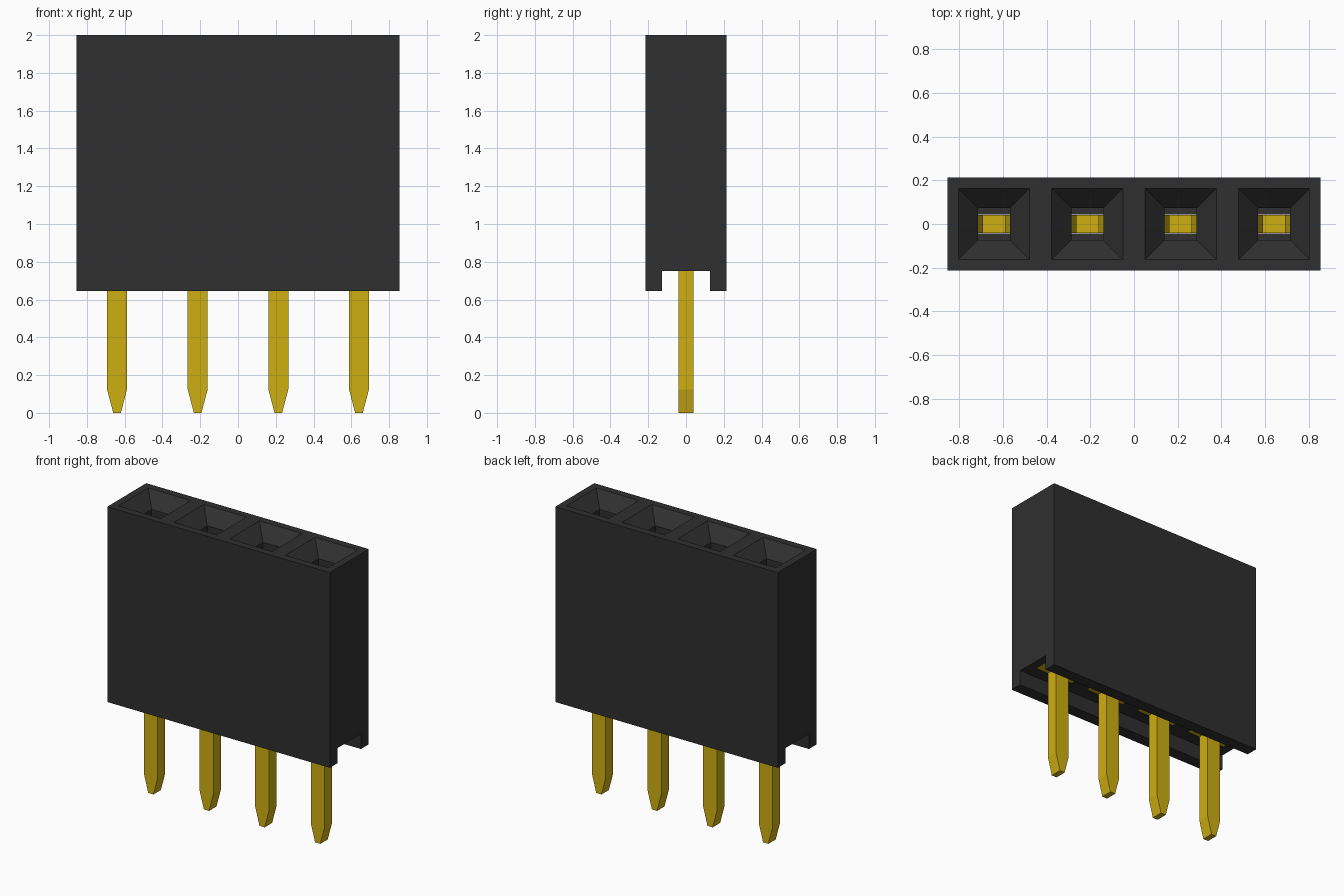
import bpy
import bmesh

cube = bpy.data.objects.get("Cube")
if cube:
    bpy.data.objects.remove(cube, do_unlink=True)

PITCH = 0.427
CENTRES = [(i - 1.5) * PITCH for i in range(4)]


def material(name, colour, roughness):
    mat = bpy.data.materials.new(name)
    mat.use_nodes = True
    mat.diffuse_color = colour
    shader = mat.node_tree.nodes["Principled BSDF"]
    shader.inputs["Base Color"].default_value = colour
    shader.inputs["Roughness"].default_value = roughness
    return mat


black = material("black plastic", (0.029, 0.029, 0.029, 1), 0.6)
gold = material("gold metal", (0.62, 0.43, 0.006, 1), 0.5)


def finish(name, bm, mat):
    bmesh.ops.recalc_face_normals(bm, faces=bm.faces)
    mesh = bpy.data.meshes.new(name)
    bm.to_mesh(mesh)
    bm.free()
    mesh.materials.append(mat)
    obj = bpy.data.objects.new(name, mesh)
    bpy.context.collection.objects.link(obj)
    return obj


def stack(bm, x, sections):
    """Closed column of rectangular sections (half x, half y, z)."""
    rings = [[bm.verts.new((x + sx * hx, sy * hy, z))
              for sx, sy in ((-1, -1), (1, -1), (1, 1), (-1, 1))]
             for hx, hy, z in sections]
    bm.faces.new(rings[0])
    bm.faces.new(rings[-1])
    for low, high in zip(rings, rings[1:]):
        for i in range(4):
            j = (i + 1) % 4
            bm.faces.new((low[i], low[j], high[j], high[i]))


def columns(name, centres, sections, mat=black):
    bm = bmesh.new()
    for x in centres:
        stack(bm, x, sections)
    return finish(name, bm, mat)


# Housing with a channel below, funnel-shaped sockets and contact slots
housing = columns("housing", [0], [(0.854, 0.2135, 0.645), (0.854, 0.2135, 2)])
cutters = [
    columns("channel_cutter", [0], [(1, 0.128, 0.5), (1, 0.128, 0.75)]),
    columns("socket_cutter", CENTRES,
            [(0.073, 0.073, 1.1), (0.073, 0.073, 1.91), (0.183, 0.183, 2.02)]),
    columns("slot_cutter", CENTRES, [(0.152, 0.044, 0.7), (0.152, 0.044, 1.87)]),
]
bpy.context.view_layer.objects.active = housing
for cutter in cutters:
    cutter.hide_render = True
    mod = housing.modifiers.new(cutter.name, "BOOLEAN")
    mod.operation = "DIFFERENCE"
    mod.solver = "EXACT"
    mod.object = cutter
    bpy.ops.object.modifier_apply(modifier=mod.name)
    bpy.data.objects.remove(cutter, do_unlink=True)

# Pins: tapered leg, shoulder and two sprung prongs in one flat stamping
HALF = [(0.02, 0), (0.053, 0.125), (0.053, 0.752), (0.15, 0.752), (0.15, 1.1),
        (0.09, 1.7), (0.12, 1.84), (0.095, 1.84), (0.05, 1.7), (0.075, 1.1)]
outline = HALF + [(-x, z) for x, z in reversed(HALF)]
for number, centre in enumerate(CENTRES, 1):
    bm = bmesh.new()
    face = bm.faces.new([bm.verts.new((centre + x, -0.041, z)) for x, z in outline])
    moved = bmesh.ops.extrude_face_region(bm, geom=[face], use_keep_orig=True)["geom"]
    bmesh.ops.translate(bm, vec=(0, 0.082, 0),
                        verts=[v for v in moved if isinstance(v, bmesh.types.BMVert)])
    finish(f"contact_pin_{number}", bm, gold)
